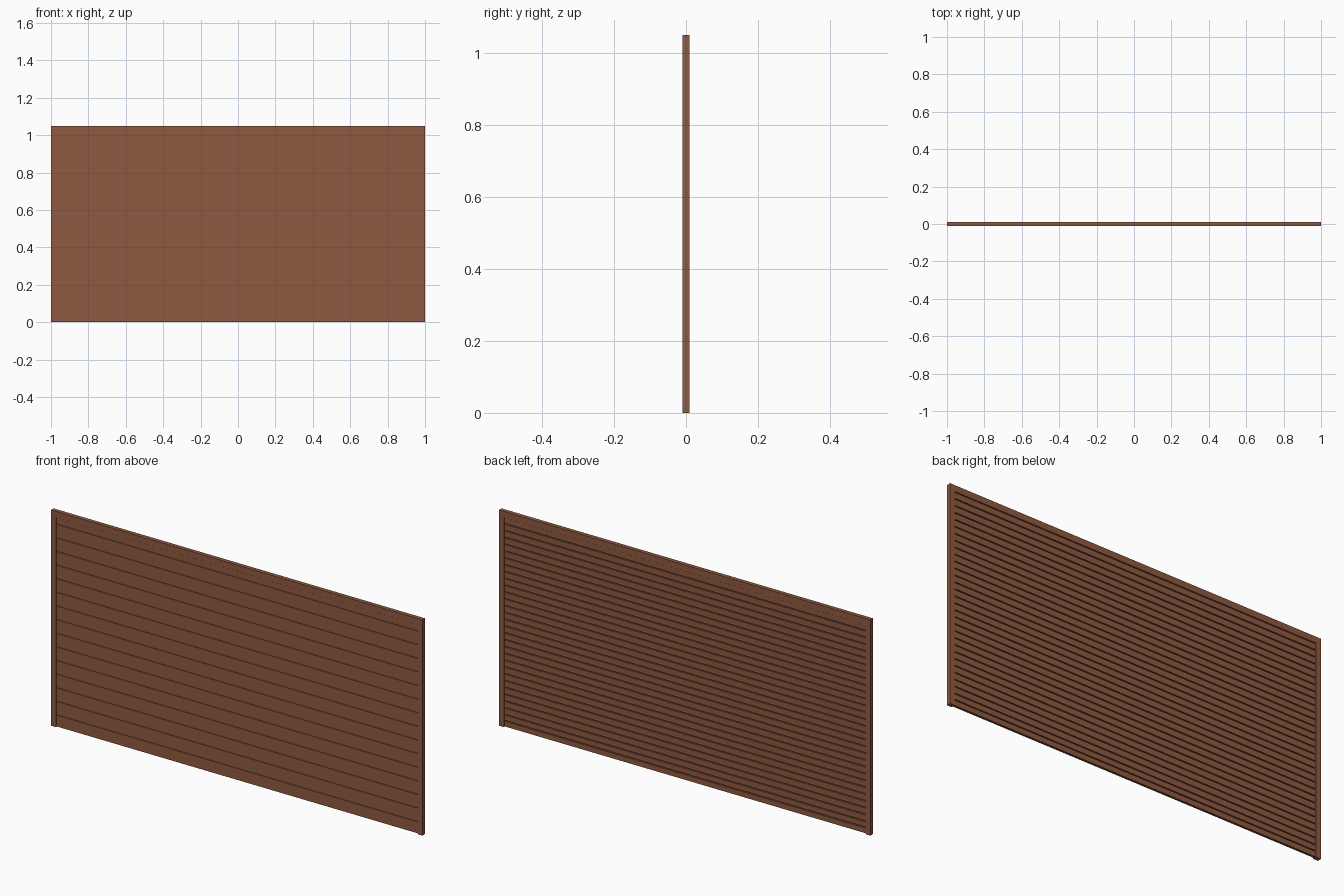
import bpy, bmesh

if "Cube" in bpy.data.objects:
    bpy.data.objects.remove(bpy.data.objects["Cube"])

W, H, T = 2.0, 1.05, 0.02
STILE, RAIL = 0.026, 0.03
PITCH, GAP = 0.0663, 0.005
FRONT, BACK = -0.006, 0.006

brown = bpy.data.materials.new("warm_brown")
brown.diffuse_color = (0.275, 0.102, 0.053, 1)
brown.use_nodes = True
brown.node_tree.nodes["Principled BSDF"].inputs["Base Color"].default_value = brown.diffuse_color


def prism(name, pts, x0, x1):
    """Extrude a (y, z) profile along x."""
    bm = bmesh.new()
    f = bm.faces.new([bm.verts.new((x0, y, z)) for y, z in pts])
    r = bmesh.ops.extrude_face_region(bm, geom=[f])
    verts = [v for v in r["geom"] if isinstance(v, bmesh.types.BMVert)]
    bmesh.ops.translate(bm, verts=verts, vec=(x1 - x0, 0, 0))
    bmesh.ops.recalc_face_normals(bm, faces=bm.faces)
    me = bpy.data.meshes.new(name)
    bm.to_mesh(me)
    bm.free()
    me.materials.append(brown)
    ob = bpy.data.objects.new(name, me)
    bpy.context.collection.objects.link(ob)
    return ob


def bar(name, x0, x1, z0, z1, y0=-T / 2, y1=T / 2):
    return prism(name, [(y0, z0), (y1, z0), (y1, z1), (y0, z1)], x0, x1)


# Frame: side stiles and top rail
bar("left_stile", -W / 2, -W / 2 + STILE, 0, H)
bar("right_stile", W / 2 - STILE, W / 2, 0, H)
inner = W / 2 - STILE
bar("top_rail", -inner, inner, H - RAIL, H)

# Boards: one shallow joint on the front, two grooves on the back
joints = [0.06 + PITCH * k for k in range(15)]
edges = [0.0] + joints + [H - RAIL]
for i, (a, b) in enumerate(zip(edges, edges[1:])):
    g = GAP / 2
    front = [(FRONT, b - g), (FRONT, a + g), (FRONT + 0.004, a + g), (FRONT + 0.004, a)]
    back = [(BACK - 0.006, a), (BACK - 0.006, a + g), (BACK, a + g)]
    if b - a > 0.05:
        m = (a + b) / 2
        back += [(BACK, m - g), (BACK - 0.006, m - g), (BACK - 0.006, m + g), (BACK, m + g)]
    back += [(BACK, b - g), (BACK - 0.006, b - g), (BACK - 0.006, b)]
    prism(f"board_{i + 1}", front + back + [(FRONT + 0.004, b), (FRONT + 0.004, b - g)],
          -inner, inner)
